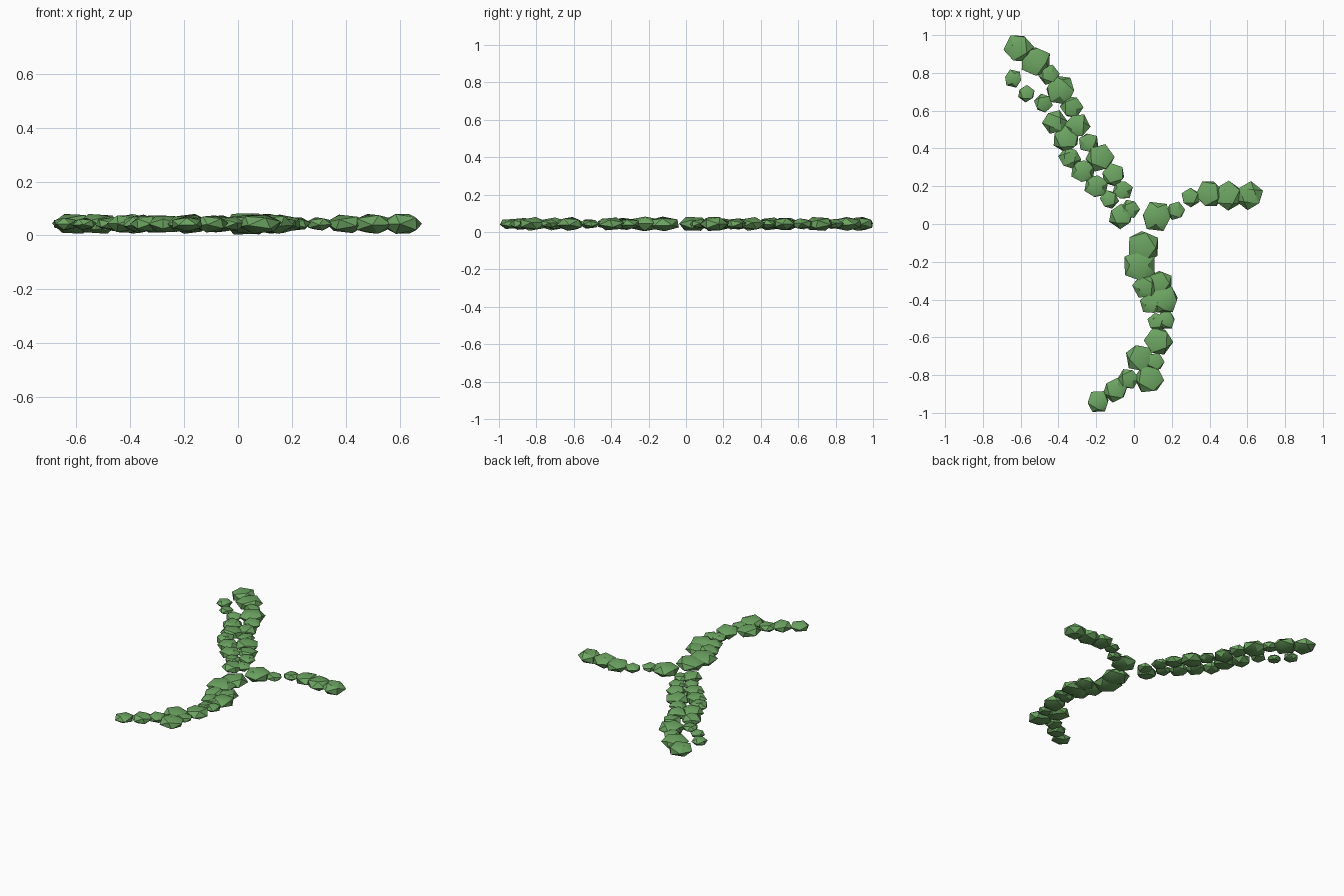
import bpy
import bmesh
import math
import random
from mathutils import Matrix, Vector

random.seed(4)

cube = bpy.data.objects.get("Cube")
if cube:
    bpy.data.objects.remove(cube, do_unlink=True)

MID_HEIGHT = 0.043   # height of the clump centres
FLATNESS = 0.49      # half-height of a clump relative to its radius

# Leaf green shared by every branch
green = bpy.data.materials.new("leaf_green")
green.use_nodes = True
leaf_color = (0.15, 0.37, 0.12, 1)
green.diffuse_color = leaf_color
shader = green.node_tree.nodes["Principled BSDF"]
shader.inputs["Base Color"].default_value = leaf_color
shader.inputs["Roughness"].default_value = 0.9


def add_clump(bm, x, y, radius):
    """Add one squashed, randomly turned icosahedron to the branch mesh."""
    verts = bmesh.ops.create_icosphere(bm, subdivisions=1, radius=1)["verts"]

    # Rest the solid on an edge, which gives a six-sided outline from above
    top = max(verts, key=lambda v: v.co.z)
    neighbour = top.link_edges[0].other_vert(top)
    edge_dir = (top.co + neighbour.co).normalized()
    upright = edge_dir.rotation_difference(Vector((0, 0, 1))).to_matrix()
    tilt = Matrix.Rotation(random.uniform(-0.25, 0.25), 3, "X")
    turn = Matrix.Rotation(random.uniform(0, math.tau), 3, "Z")
    bmesh.ops.rotate(bm, verts=verts, matrix=turn @ tilt @ upright)

    # Fit the outline and the thickness to the wanted size
    width = sum(max(v.co[axis] for v in verts) for axis in (0, 1)) / 2
    height = max(v.co.z for v in verts)
    flat = radius * FLATNESS / height
    bmesh.ops.scale(bm, verts=verts, vec=(radius / width, radius / width, flat))
    bmesh.ops.translate(bm, verts=verts, vec=(x, y, MID_HEIGHT))


def build_branch(name, clumps):
    """Make one object from a row of clumps given as (x, y, radius)."""
    bm = bmesh.new()
    for x, y, radius in clumps:
        add_clump(bm, x, y, radius)
    mesh = bpy.data.meshes.new(name)
    bm.to_mesh(mesh)
    bm.free()
    mesh.materials.append(green)

    branch = bpy.data.objects.new(name, mesh)
    bpy.context.collection.objects.link(branch)
    bpy.ops.object.select_all(action="DESELECT")
    branch.select_set(True)
    bpy.context.view_layer.objects.active = branch
    bpy.ops.object.shade_smooth_by_angle(angle=math.radians(30))
    return branch


# Long vine running to the back right
build_branch("back_vine_long", [
    (-.02, .08, .05), (-.06, .18, .05), (-.11, .26, .06), (-.18, .35, .075),
    (-.24, .43, .05), (-.3, .52, .065), (-.33, .62, .06), (-.39, .71, .075),
    (-.45, .79, .055), (-.52, .86, .075), (-.61, .93, .075),
])

# Thinner vine beside it
build_branch("back_vine_thin", [
    (-.07, .04, .065), (-.13, .13, .05), (-.2, .2, .06), (-.27, .28, .06),
    (-.34, .35, .06), (-.36, .45, .07), (-.42, .54, .065), (-.48, .64, .05),
    (-.57, .69, .045), (-.64, .77, .045),
])

# Short vine to the left side
build_branch("side_vine", [
    (.12, .04, .075), (.22, .07, .05), (.3, .14, .05),
    (.4, .16, .07), (.5, .15, .075), (.61, .15, .075),
])

# Front vine curving round to the right
build_branch("front_vine_main", [
    (.05, -.12, .08), (.03, -.22, .08), (.06, -.33, .065), (.09, -.42, .055),
    (.12, -.52, .05), (.13, -.62, .075), (.03, -.71, .07), (-.03, -.82, .055),
    (-.1, -.88, .065), (-.19, -.94, .055),
])

# Clumps doubling the front vine along its bend
build_branch("front_vine_side", [
    (.14, -.31, .06), (.16, -.4, .07), (.17, -.51, .045),
    (.11, -.73, .05), (.08, -.82, .075),
])
